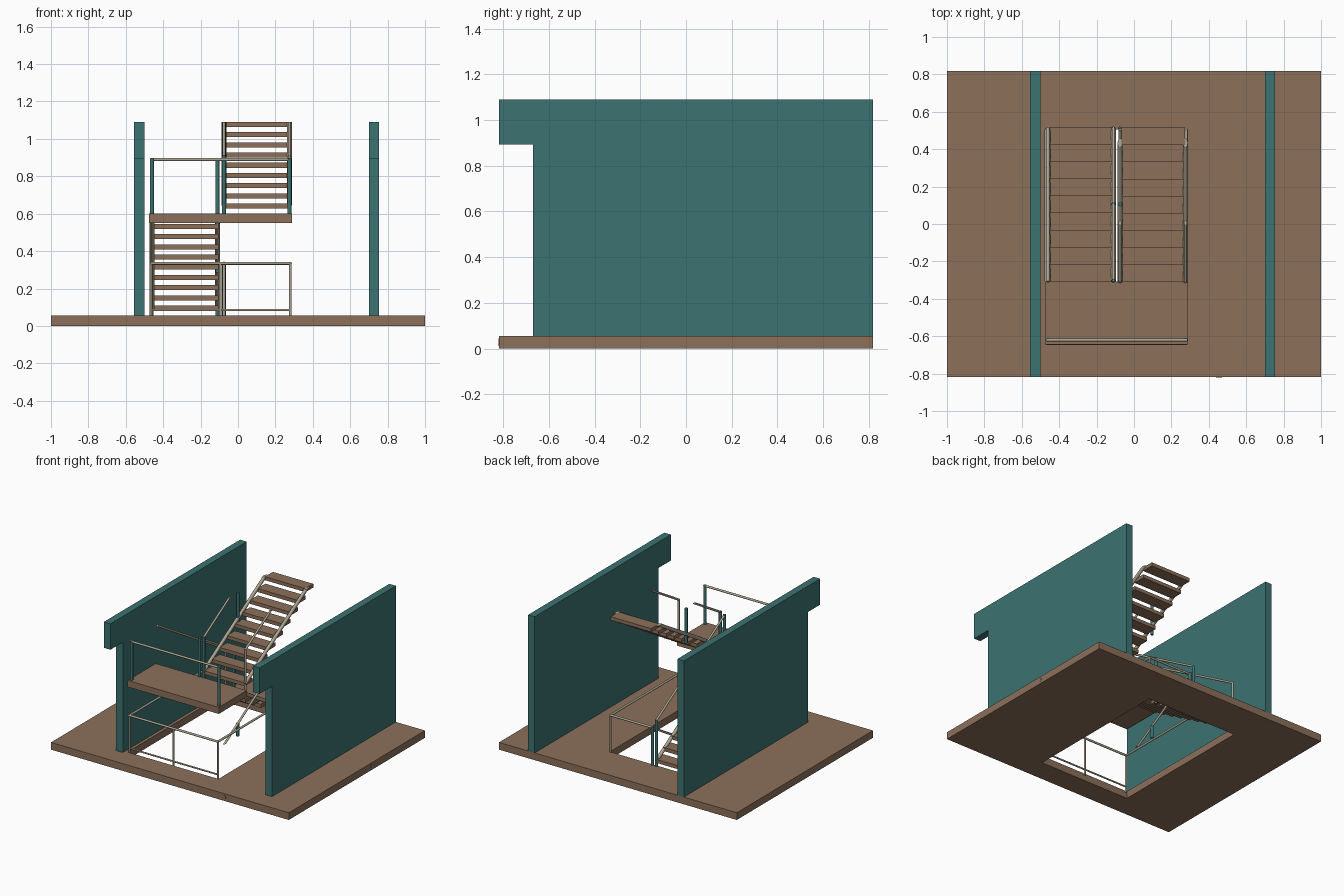
import bpy, bmesh, math
from mathutils import Vector

if "Cube" in bpy.data.objects:
    bpy.data.objects.remove(bpy.data.objects["Cube"])


def material(name, rgb):
    m = bpy.data.materials.new(name)
    m.diffuse_color = (*rgb, 1)
    m.use_nodes = True
    m.node_tree.nodes["Principled BSDF"].inputs["Base Color"].default_value = m.diffuse_color
    return m


BROWN = material("brown", (0.262, 0.162, 0.102))
TEAL = material("teal", (0.045, 0.171, 0.165))
METAL = material("pale_metal", (0.42, 0.38, 0.29))
TOP = 1.09           # everything is cut off flat at this height
RISE, GOING = 0.0545, 0.0915
SLOPE = RISE / GOING


def finish(name, bm, mat):
    bmesh.ops.recalc_face_normals(bm, faces=bm.faces)
    me = bpy.data.meshes.new(name)
    bm.to_mesh(me)
    bm.free()
    me.materials.append(mat)
    ob = bpy.data.objects.new(name, me)
    bpy.context.collection.objects.link(ob)
    return ob


def extrude(name, pts, direction, mat):
    """Solid from a flat outline."""
    bm = bmesh.new()
    face = bm.faces.new([bm.verts.new(p) for p in pts])
    new = bmesh.ops.extrude_face_region(bm, geom=[face])["geom"]
    bmesh.ops.translate(bm, vec=direction, verts=[v for v in new if isinstance(v, bmesh.types.BMVert)])
    return finish(name, bm, mat)


def box(name, x0, x1, y0, y1, z0, z1, mat):
    pts = [(x0, y0, z0), (x1, y0, z0), (x1, y1, z0), (x0, y1, z0)]
    return extrude(name, pts, (0, 0, z1 - z0), mat)


def pipe(name, pts, r, mat):
    """Round bar through the points, trimmed at the floor underside and the top."""
    bm = bmesh.new()
    for a, b in zip(pts, pts[1:]):
        a, b = Vector(a), Vector(b)
        d = b - a
        rot = d.to_track_quat('Z', 'Y').to_matrix().to_4x4()
        rot.translation = (a + b) / 2
        bmesh.ops.create_cone(bm, cap_ends=True, segments=12, radius1=r, radius2=r,
                              depth=d.length + r, matrix=rot)
    for z, n in ((TOP, 1), (0, -1)):
        cut = bmesh.ops.bisect_plane(bm, geom=bm.verts[:] + bm.edges[:] + bm.faces[:],
                                     plane_co=(0, 0, z), plane_no=(0, 0, n), clear_outer=True)
        edges = [e for e in cut["geom_cut"] if isinstance(e, bmesh.types.BMEdge)]
        if edges:
            bmesh.ops.holes_fill(bm, edges=edges)
    for f in bm.faces:
        f.smooth = len(f.verts) == 4
    return finish(name, bm, mat)


# Floor slab with a rectangular stairwell opening
bm = bmesh.new()
FLOOR = 0.055


def ring(x0, x1, y0, y1, z):
    return [bm.verts.new(p) for p in ((x0, y0, z), (x1, y0, z), (x1, y1, z), (x0, y1, z))]


rings = [ring(-1, 1, -0.818, 0.818, 0), ring(-1, 1, -0.818, 0.818, FLOOR),
         ring(-0.477, 0.287, -0.645, 0.505, FLOOR), ring(-0.477, 0.287, -0.645, 0.505, 0)]
for k in range(4):
    a, b = rings[k], rings[(k + 1) % 4]
    for i in range(4):
        j = (i + 1) % 4
        bm.faces.new((a[i], a[j], b[j], b[i]))
finish("floor_slab", bm, BROWN)

# Small round plugs on the slab edges
pipe("front_plug", [(0.455, -0.812, 0.028), (0.455, -0.808, 0.028)], 0.016, BROWN)
pipe("side_plug", [(0.985, 0.18, 0.028), (0.993, 0.18, 0.028)], 0.016, BROWN)

# Side walls, notched at the lower front
outline = [(-0.67, FLOOR), (0.818, FLOOR), (0.818, TOP), (-0.818, TOP), (-0.818, 0.893), (-0.67, 0.893)]
for side, x in (("left", -0.555), ("right", 0.7)):
    extrude(side + "_wall", [(x, y, z) for y, z in outline], (0.055, 0, 0), TEAL)

# Half landing
LAND = 0.6
box("landing", -0.477, 0.29, -0.645, -0.308, 0.55, LAND, BROWN)

# Treads: lower flight climbs to the front, upper flight climbs to the back
for k in range(1, 10):
    y = 0.515 - GOING * k
    z = FLOOR + RISE * k
    box("lower_tread", -0.45, -0.105, y, y + GOING + 0.003, z - 0.027, z, BROWN)
    y = -0.31 + GOING * (k - 1)
    z = LAND + RISE * k
    box("upper_tread", -0.068, 0.272, y, y + GOING + 0.003, z - 0.027, z, BROWN)

# Stringers running along the tread noses
for x in (-0.46, -0.11):
    pipe("lower_stringer", [(x, 0.505, 0.1), (x, -0.305, 0.1 + 0.81 * SLOPE)], 0.013, METAL)
for x in (-0.075, 0.275):
    pipe("upper_stringer", [(x, -0.305, 0.65), (x, 0.51, 0.65 + 0.815 * SLOPE)], 0.013, METAL)

# Sloping handrails
R = 0.008
RAIL = 0.89
for x in (-0.46, -0.11):
    pipe("lower_handrail", [(x, 0.51, FLOOR), (x, 0.51, RAIL - 0.815 * SLOPE), (x, -0.305, RAIL)], R, METAL)
for x in (-0.075, 0.275):
    pipe("upper_handrail", [(x, -0.305, LAND), (x, -0.305, 0.905),
                            (x, 0.1, 0.905 + 0.405 * SLOPE)], R, METAL)
pipe("descending_handrail", [(-0.075, 0.51, 0.335), (-0.075, -0.12, 0.335 - 0.63 * SLOPE)], R, METAL)

# Landing guard rail
pipe("landing_rail", [(-0.465, -0.62, RAIL), (0.28, -0.62, RAIL)], R, METAL)

# Teal posts: x, y, bottom, top
for x, y, z0, z1 in ((-0.46, -0.62, LAND, RAIL), (0.275, -0.62, LAND, RAIL),
                     (-0.11, -0.305, LAND - 0.05, RAIL), (-0.075, -0.305, LAND, 0.905),
                     (-0.11, 0.105, 0.29, RAIL - 0.41 * SLOPE), (-0.075, 0.105, 0.83, 1.1),
                     (-0.11, 0.51, FLOOR, 0.4), (-0.075, 0.51, 0.02, 0.335),
                     (-0.075, 0.105, 0, 0.09)):
    pipe("post", [(x, y, z0), (x, y, z1)], 0.011, TEAL)

# Guard rail round the stairwell opening
H = 0.335
pipe("opening_rail", [(-0.465, 0.3, H), (-0.465, -0.64, H), (0.28, -0.64, H), (0.28, 0.505, H), (-0.075, 0.505, H)],
     R, METAL)
pipe("opening_low_rail", [(-0.465, -0.64, 0.085), (0.28, -0.64, 0.085)], 0.006, METAL)
for x, y in ((-0.465, -0.64), (-0.095, -0.64), (0.28, -0.64), (0.28, 0.505)):
    pipe("opening_post", [(x, y, 0.045), (x, y, H)], 0.007, METAL)
